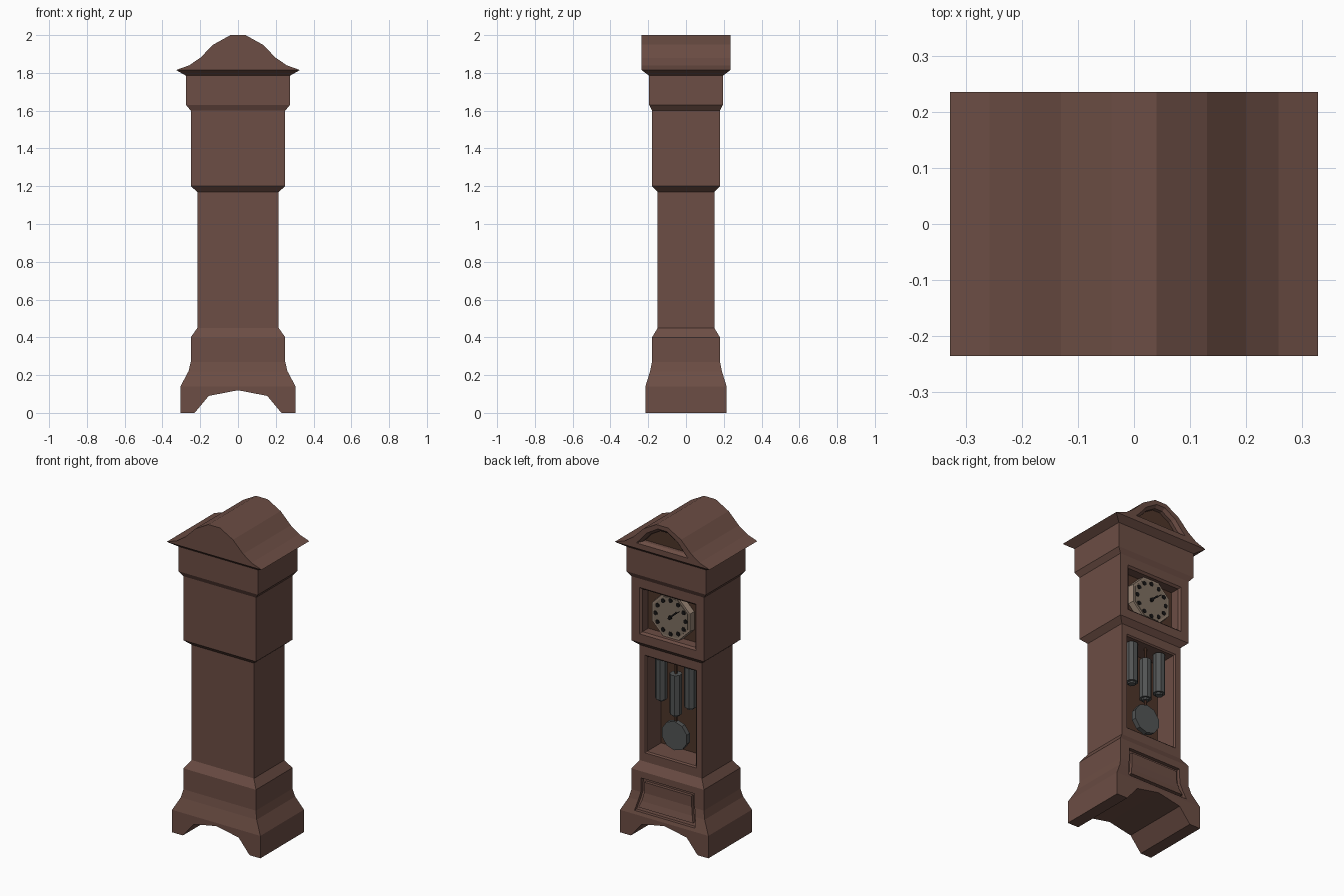
import bpy, bmesh
from math import pi, sin, cos
from mathutils import Matrix, Vector

if "Cube" in bpy.data.objects:
    bpy.data.objects.remove(bpy.data.objects["Cube"])


def mat(name, r, g, b):
    m = bpy.data.materials.new(name)
    m.diffuse_color = (r, g, b, 1)
    m.use_nodes = True
    m.node_tree.nodes["Principled BSDF"].inputs["Base Color"].default_value = m.diffuse_color
    return m


WOOD = mat("wood", .15, .075, .058)
DARK = mat("dark_wood", .075, .035, .022)
DIAL = mat("dial", .21, .16, .12)
RIM = mat("rim", .30, .22, .165)
STEEL = mat("steel", .085, .09, .09)
BLACK = mat("black", .008, .007, .007)


def make(name, bm, m):
    bmesh.ops.recalc_face_normals(bm, faces=bm.faces)
    me = bpy.data.meshes.new(name)
    bm.to_mesh(me)
    bm.free()
    ob = bpy.data.objects.new(name, me)
    bpy.context.collection.objects.link(ob)
    me.materials.append(m)
    return ob


def loft(name, rings, m):
    """Closed solid through rings of equal point count."""
    bm = bmesh.new()
    vs = [[bm.verts.new(p) for p in r] for r in rings]
    n = len(vs[0])
    for a, b in zip(vs, vs[1:]):
        for i in range(n):
            bm.faces.new((a[i], a[(i + 1) % n], b[(i + 1) % n], b[i]))
    bm.faces.new(vs[0])
    bm.faces.new(vs[-1])
    return make(name, bm, m)


def rect(hx, hy, z):
    return [(-hx, -hy, z), (hx, -hy, z), (hx, hy, z), (-hx, hy, z)]


def prism(name, outline, y0, y1, m):
    return loft(name, [[(x, y, z) for x, z in outline] for y in (y0, y1)], m)


def box(name, x0, x1, y0, y1, z0, z1, m):
    return prism(name, [(x0, z0), (x1, z0), (x1, z1), (x0, z1)], y0, y1, m)


def disc(name, x, z, r, y0, y1, n, m, r1=None):
    def ring(y, rr):
        return [(x + rr * cos(2 * pi * (i + .5) / n), y, z + rr * sin(2 * pi * (i + .5) / n)) for i in range(n)]
    return loft(name, [ring(y0, r), ring(y1, r1 or r)], m)


def post(name, x, y, r, z0, z1, n, m):
    def ring(z):
        return [(x + r * cos(2 * pi * (i + .5) / n), y + r * sin(2 * pi * (i + .5) / n), z) for i in range(n)]
    return loft(name, [ring(z0), ring(z1)], m)


def cut(ob, cutter):
    md = ob.modifiers.new("cut", 'BOOLEAN')
    md.operation, md.solver, md.object = 'DIFFERENCE', 'EXACT', cutter
    bpy.context.view_layer.objects.active = ob
    bpy.ops.object.modifier_apply(modifier=md.name)
    bpy.data.objects.remove(cutter)


def mirror(half):
    return half + [(-x, z) for x, z in reversed(half) if x > 0]


# case: stacked rectangular sections from feet to cornice
case = loft("case", [rect(*s) for s in [
    (.305, .215, 0), (.305, .215, .14), (.262, .19, .22), (.25, .18, .27),
    (.25, .18, .40), (.215, .15, .45), (.215, .15, 1.17), (.25, .18, 1.20),
    (.25, .18, 1.60), (.275, .195, 1.63), (.275, .195, 1.785), (.328, .235, 1.815)]], WOOD)

# arch between the feet
cut(case, prism("arch", [(.24, -.01), (.23, 0), (.155, .09), (0, .12),
                         (-.155, .09), (-.23, 0), (-.24, -.01)], -.4, .4, WOOD))


# bevelled window openings, on the +y side
def window(hx, z0, z1, face, back, bevel):
    def r(y, i):
        return [(-hx + i, y, z0 + i), (hx - i, y, z0 + i), (hx - i, y, z1 - i), (-hx + i, y, z1 - i)]
    cut(case, loft("opening", [r(face + .02, 0), r(face, 0), r(face - bevel, bevel), r(back, bevel)], WOOD))


window(.195, 1.255, 1.545, .18, .11, .012)
window(.178, .505, 1.115, .15, 0, .008)
box("hood_back_panel", -.182, .182, .108, .113, 1.268, 1.532, DARK)
box("trunk_back_panel", -.169, .169, -.002, .004, .514, 1.106, DARK)


# base panel that follows the flare of the plinth
def flare_panel(name, inset, d0, d1, m):
    rows = [(.16 + inset, .209 - inset * .3, .21), (.22, .19, .197), (.27, .18, .186), (.358 - inset, .18, .184)]
    return loft(name, [[(-h + inset, y + d0, z), (h - inset, y + d0, z),
                        (h - inset, y + d1, z), (-h + inset, y + d1, z)] for z, y, h in rows], m)


cut(case, flare_panel("panel_cut", 0, -.022, .08, WOOD))
flare_panel("base_panel", .022, -.04, -.002, WOOD)

# roof with arched gable and recessed pediment
roof = prism("roof", mirror([(.328, 1.815), (.258, 1.84), (.2, 1.88), (.13, 1.95), (.04, 2.0)]), -.235, .235, WOOD)
outer = mirror([(.18, 1.848), (.155, 1.872), (.105, 1.93), (.03, 1.975)])
inner = mirror([(.145, 1.86), (.133, 1.872), (.092, 1.918), (.026, 1.957)])
cut(roof, loft("pediment_cut", [[(x, y, z) for x, z in o] for o, y in
                                ((outer, .26), (outer, .235), (inner, .217), (inner, .19))], WOOD))
prism("pediment_panel", inner, .185, .195, DARK)

# dial with hour markers and hands
CZ = 1.4
disc("dial_rim", 0, CZ, .148, .11, .15, 8, RIM, .142)
disc("dial_face", 0, CZ, .128, .14, .153, 8, DIAL)
for i in range(12):
    a = i * pi / 6
    disc(f"hour_marker_{i + 1}", .104 * sin(a), CZ + .104 * cos(a), .014, .15, .156, 8, BLACK)
disc("hand_hub", 0, CZ, .012, .15, .164, 8, BLACK)


def hand(name, angle, length, w, y):
    ob = prism(name, [(-w, -.015), (w, -.015), (w * .5, length), (-w * .5, length)], y, y + .004, BLACK)
    ob.data.transform(Matrix.Translation((0, 0, CZ)) @ Matrix.Rotation(angle, 4, 'Y'))


hand("hour_hand", -pi / 4, .06, .007, .155)
hand("minute_hand", -pi / 3.6, .085, .004, .159)

# weights hanging from rods
for name, x, z0 in (("left", .1, .85), ("middle", 0, .78), ("right", -.1, .85)):
    post(name + "_weight", x, .1, .036, z0, z0 + .25, 8, STEEL)
    post(name + "_weight_rod", x, .1, .008, z0 + .25, 1.108, 6, DARK)
    post(name + "_weight_cap", x, .1, .022, z0 - .012, z0, 8, STEEL)

# pendulum
post("pendulum_rod", 0, .1, .008, .65, .78, 6, DARK)
disc("pendulum_bob", 0, .645, .09, .085, .115, 10, STEEL)
